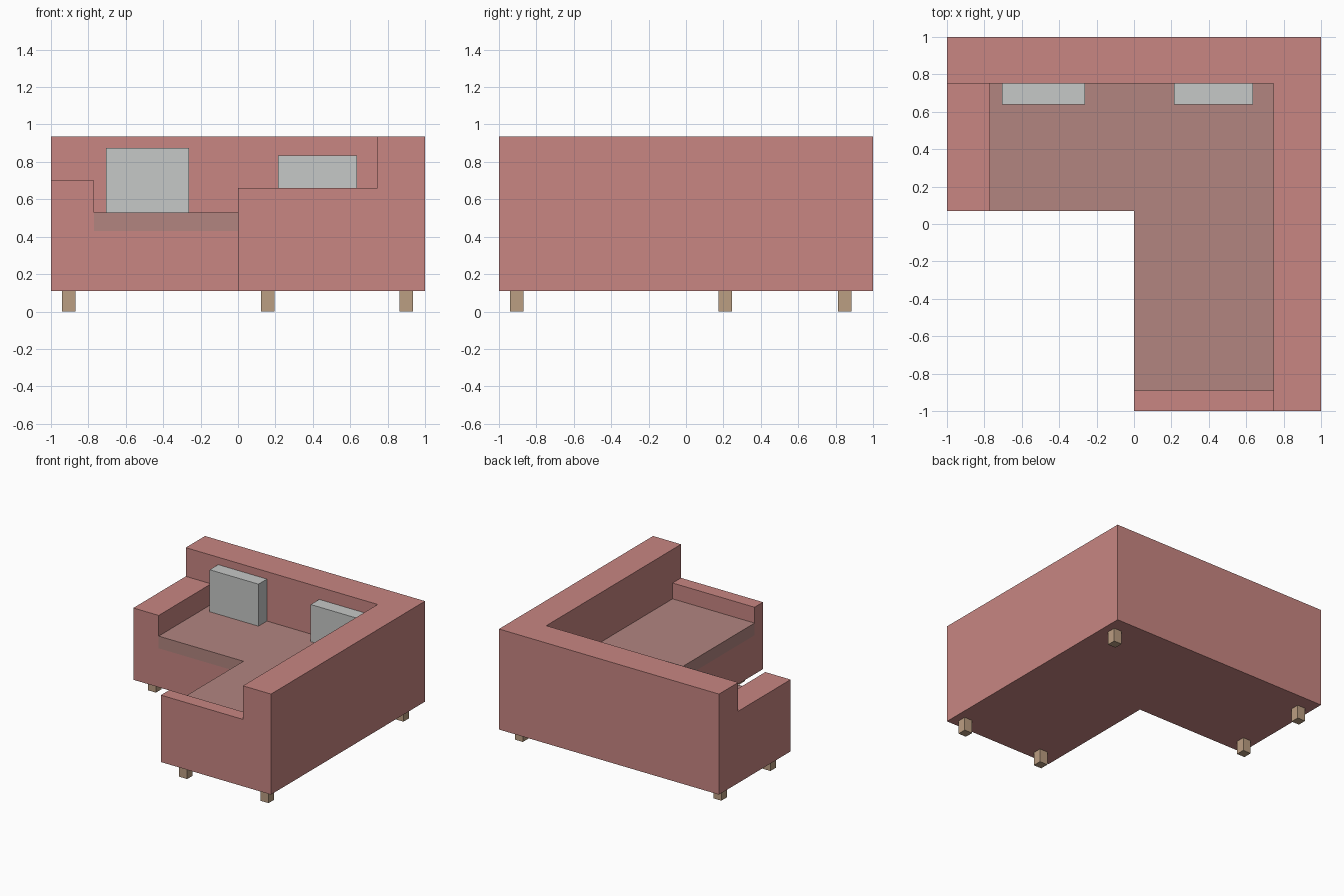
import bpy, bmesh

if "Cube" in bpy.data.objects:
    bpy.data.objects.remove(bpy.data.objects["Cube"])


def material(name, rgb):
    m = bpy.data.materials.new(name)
    m.diffuse_color = (*rgb, 1)
    m.use_nodes = True
    m.node_tree.nodes["Principled BSDF"].inputs["Base Color"].default_value = m.diffuse_color
    return m


coral = material("coral fabric", (0.578, 0.238, 0.223))
mauve = material("dusty seat fabric", (0.445, 0.235, 0.216))
grey = material("light grey fabric", (0.565, 0.578, 0.571))
wood = material("tan wood", (0.497, 0.342, 0.223))


def prism(name, outline, z0, z1, mat):
    """Extrude a flat counter-clockwise outline from z0 up to z1."""
    bm = bmesh.new()
    face = bm.faces.new([bm.verts.new((x, y, z0)) for x, y in outline])
    ext = bmesh.ops.extrude_face_region(bm, geom=[face])["geom"]
    bmesh.ops.translate(bm, vec=(0, 0, z1 - z0),
                        verts=[g for g in ext if isinstance(g, bmesh.types.BMVert)])
    bmesh.ops.recalc_face_normals(bm, faces=bm.faces)
    mesh = bpy.data.meshes.new(name)
    bm.to_mesh(mesh)
    bm.free()
    mesh.materials.append(mat)
    obj = bpy.data.objects.new(name, mesh)
    bpy.context.collection.objects.link(obj)
    return obj


def box(name, x0, x1, y0, y1, z0, z1, mat):
    return prism(name, [(x0, y0), (x1, y0), (x1, y1), (x0, y1)], z0, z1, mat)


def l_shape(x0, x1, y0, y1):
    """Corner outline with its inner corner at x = 0, y = 0.07."""
    return [(0, y0), (x1, y0), (x1, y1), (x0, y1), (x0, 0.07), (0, 0.07)]


# Upholstered frame: L-shaped block with the seat well and lower arms cut out
frame = prism("sofa_frame", l_shape(-1, 1, -1, 1), 0.11, 0.936, coral)
cutters = [
    box("seat_well_cutter", -0.77, 0.745, -0.89, 0.75, 0.43, 1.2, coral),
    box("left_arm_cutter", -1.2, -0.6, -0.1, 0.75, 0.70, 1.2, coral),
    box("front_arm_cutter", -0.2, 0.745, -1.2, -0.7, 0.66, 1.2, coral),
]
bpy.context.view_layer.objects.active = frame
for cutter in cutters:
    cutter.hide_render = True
    mod = frame.modifiers.new("cut", "BOOLEAN")
    mod.operation = "DIFFERENCE"
    mod.solver = "EXACT"
    mod.object = cutter
    bpy.ops.object.modifier_apply(modifier=mod.name)
    bpy.data.objects.remove(cutter)

# Seat cushion filling the well
prism("seat_cushion", l_shape(-0.77, 0.745, -0.89, 0.75), 0.43, 0.53, mauve)

# Loose pillows leaning on the back
box("left_pillow", -0.705, -0.262, 0.64, 0.75, 0.53, 0.875, grey)
box("right_pillow", 0.213, 0.637, 0.64, 0.75, 0.53, 0.835, grey)

# Five square legs
for i, (x, y) in enumerate([(-0.904, 0.21), (-0.904, 0.848), (0.9, 0.848),
                            (0.9, -0.904), (0.16, -0.904)], 1):
    h = 0.036
    box(f"leg_{i}", x - h, x + h, y - h, y + h, 0, 0.11, wood)
